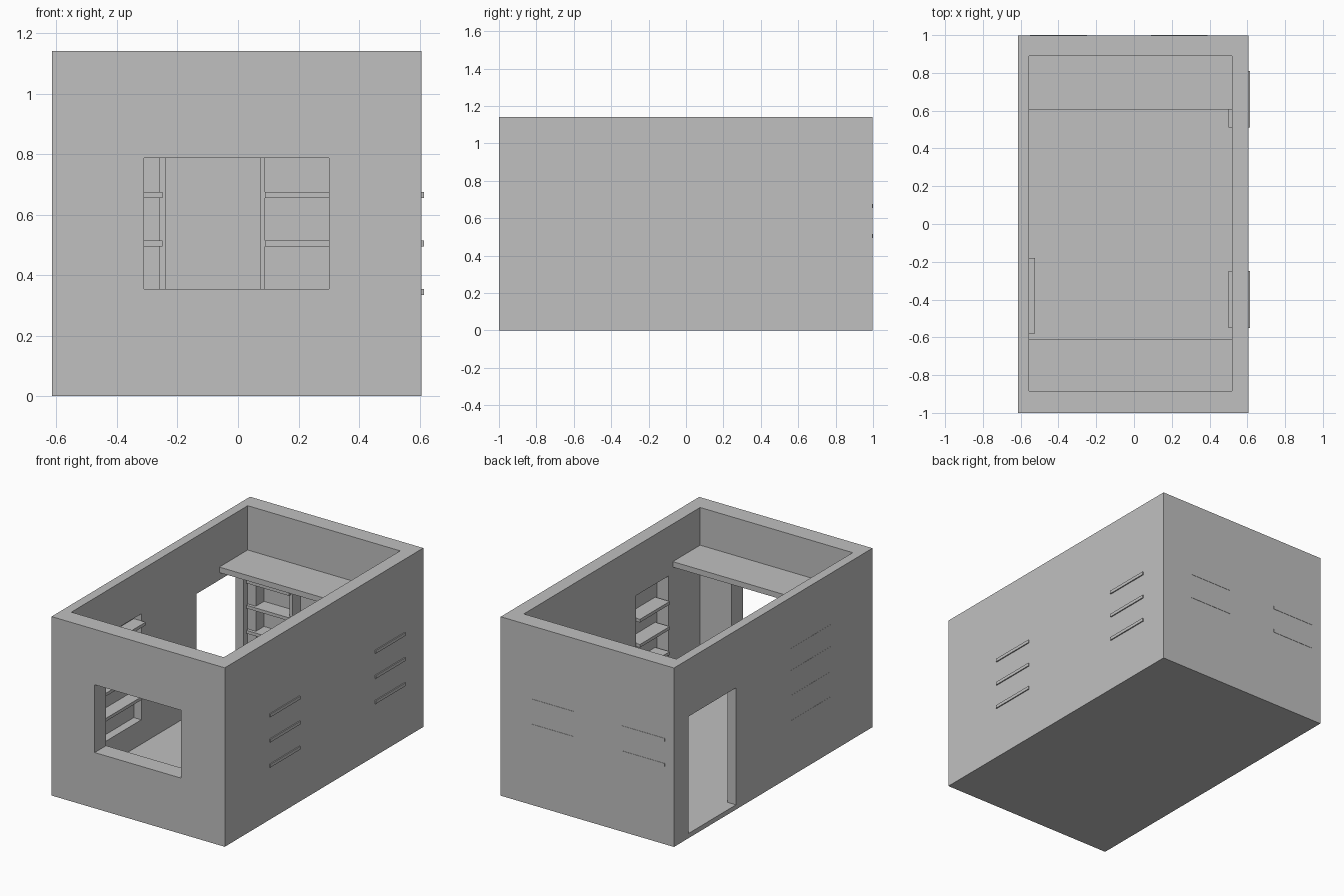
import bpy

cube = bpy.data.objects.get("Cube")
if cube:
    bpy.data.objects.remove(cube, do_unlink=True)

# Single plaster colour
grey = bpy.data.materials.new("light_grey")
grey.use_nodes = True
colour = (0.53, 0.53, 0.53, 1)
grey.diffuse_color = colour
grey.node_tree.nodes["Principled BSDF"].inputs["Base Color"].default_value = colour


def box(name, x, y, z):
    """Axis-aligned box from (min, max) ranges."""
    mid = [(a + b) / 2 for a, b in (x, y, z)]
    bpy.ops.mesh.primitive_cube_add(size=1, location=mid)
    ob = bpy.context.object
    ob.name = name
    ob.scale = [b - a for a, b in (x, y, z)]
    bpy.ops.object.transform_apply(location=False, rotation=False, scale=True)
    ob.data.materials.append(grey)
    return ob


def cut(target, x, y, z):
    """Subtract a box from the target and discard the cutter."""
    cutter = box("cutter", x, y, z)
    cutter.hide_render = True
    mod = target.modifiers.new("cut", "BOOLEAN")
    mod.operation = "DIFFERENCE"
    mod.solver = "EXACT"
    mod.object = cutter
    bpy.context.view_layer.objects.active = target
    bpy.ops.object.modifier_apply(modifier=mod.name)
    bpy.data.objects.remove(cutter, do_unlink=True)


# Outer shell and the inner room
LEFT, RIGHT = 0.52, -0.555      # inner wall faces
FRONT, BACK = -0.885, 0.89
FLOOR = 0.03
shell = box("room_shell", (-0.614, 0.607), (-1, 0.998), (0, 1.14))
cut(shell, (RIGHT, LEFT), (FRONT, BACK), (FLOOR, 1.3))

# Front window and side doorway
cut(shell, (-0.31, 0.30), (-1.1, -0.8), (0.355, 0.787))
cut(shell, (-0.7, -0.5), (0.374, 0.85), (FLOOR, 0.775))

# Recesses in the walls
NICHE = (0.185, 0.825)
for y in ((-0.567, -0.24), (0.495, 0.825)):
    cut(shell, (0.45, 0.602), y, NICHE)
cut(shell, (-0.608, -0.5), (-0.58, -0.18), (0.185, 0.86))
for x in ((-0.497, -0.26), (-0.24, 0.075), (0.09, 0.39)):
    cut(shell, x, (0.85, 0.972), NICHE)

# Shelves set into the recesses, reaching through the walls
levels = (0.345, 0.505, 0.665)
for i, z in enumerate(levels):
    span = (z - 0.01, z + 0.01)
    box(f"left_front_shelf_{i}", (0.50, 0.614), (-0.55, -0.25), span)
    box(f"left_back_shelf_{i}", (0.50, 0.614), (0.51, 0.81), span)
    back = 1.0 if i else 0.99
    box(f"back_right_shelf_{i}", (-0.55, -0.25), (0.87, back), span)
    box(f"back_left_shelf_{i}", (0.09, 0.39), (0.87, back), span)
for i, z in enumerate(levels + (0.805,)):
    box(f"right_shelf_{i}", (-0.615, -0.525), (-0.58, -0.18), (z - 0.01, z + 0.01))

# Wide overhead ledges at both ends
box("front_ledge", (RIGHT, LEFT), (FRONT, -0.61), (0.865, 0.90))
box("back_ledge", (RIGHT, LEFT), (0.605, BACK), (0.823, 0.858))
